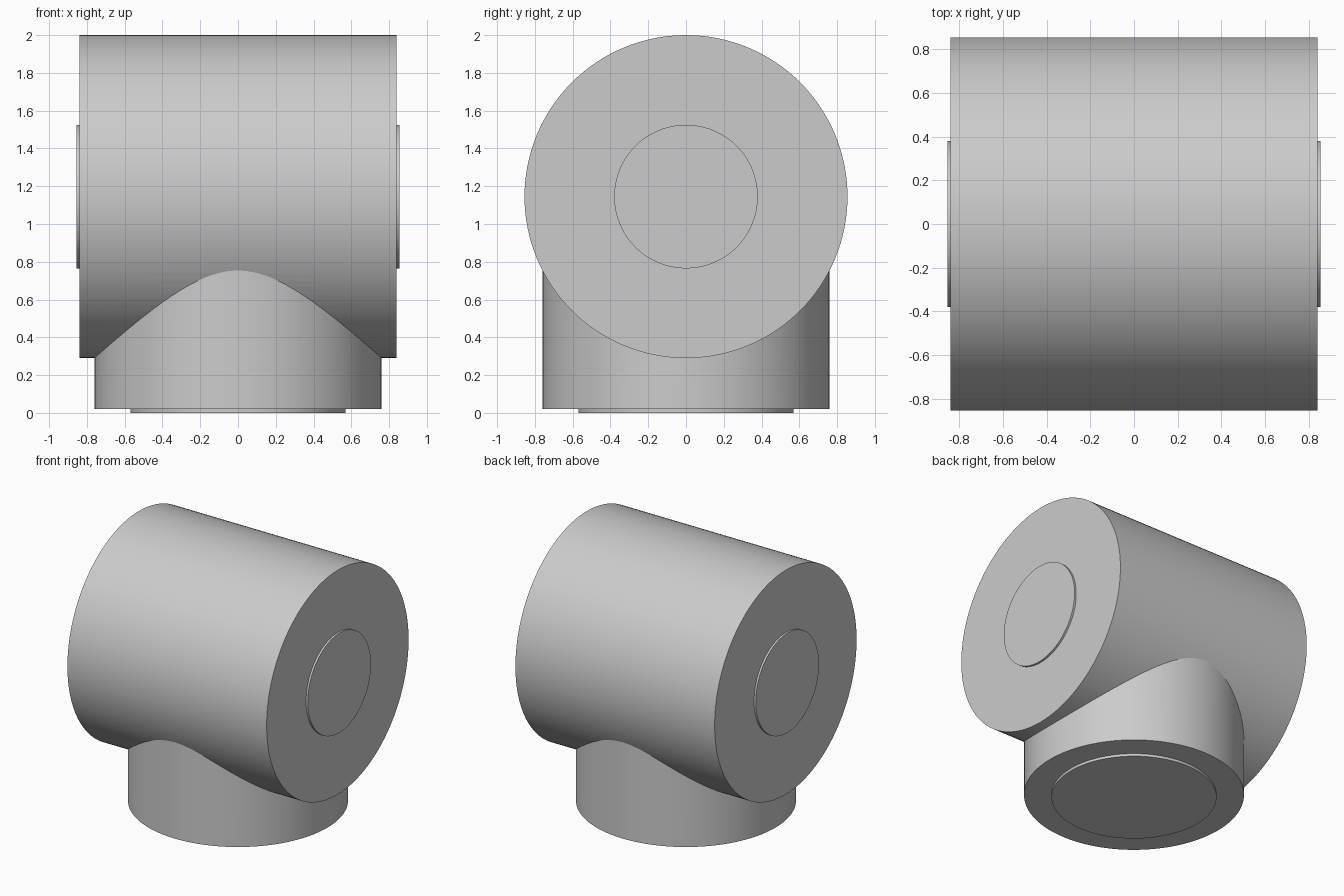
import bpy
from math import pi, radians

cube = bpy.data.objects.get("Cube")
if cube:
    bpy.data.objects.remove(cube, do_unlink=True)

AXIS_Z = 1.145    # height of the horizontal barrel's axis
SIDES = 128

grey = bpy.data.materials.new("light_grey")
grey.use_nodes = True
colour = (0.6, 0.6, 0.6, 1)
grey.diffuse_color = colour
grey.node_tree.nodes["Principled BSDF"].inputs["Base Color"].default_value = colour


def cylinder(name, radius, length, centre, along_x=False):
    bpy.ops.mesh.primitive_cylinder_add(
        vertices=SIDES, radius=radius, depth=length, location=centre,
        rotation=(0, pi / 2 if along_x else 0, 0))
    obj = bpy.context.object
    obj.name = name
    obj.data.materials.append(grey)
    return obj


def smooth(obj):
    bpy.ops.object.select_all(action='DESELECT')
    obj.select_set(True)
    bpy.context.view_layer.objects.active = obj
    bpy.ops.object.shade_smooth_by_angle(angle=radians(25))


# Horizontal barrel joined to the vertical branch
body = cylinder("tee_body", 0.855, 1.68, (0, 0, AXIS_Z), along_x=True)
branch = cylinder("branch_pipe", 0.76, AXIS_Z - 0.02, (0, 0, (AXIS_Z + 0.02) / 2))
union = body.modifiers.new("join_branch", 'BOOLEAN')
union.operation = 'UNION'
union.solver = 'EXACT'
union.object = branch
bpy.context.view_layer.objects.active = body
bpy.ops.object.modifier_apply(modifier=union.name)
bpy.data.objects.remove(branch, do_unlink=True)
smooth(body)

# Raised discs on both barrel ends
for side, x in (("left", 1), ("right", -1)):
    smooth(cylinder(side + "_end_disc", 0.38, 0.035, (x * 0.8375, 0, AXIS_Z), along_x=True))

# Raised disc under the branch
smooth(cylinder("bottom_disc", 0.57, 0.04, (0, 0, 0.02)))
